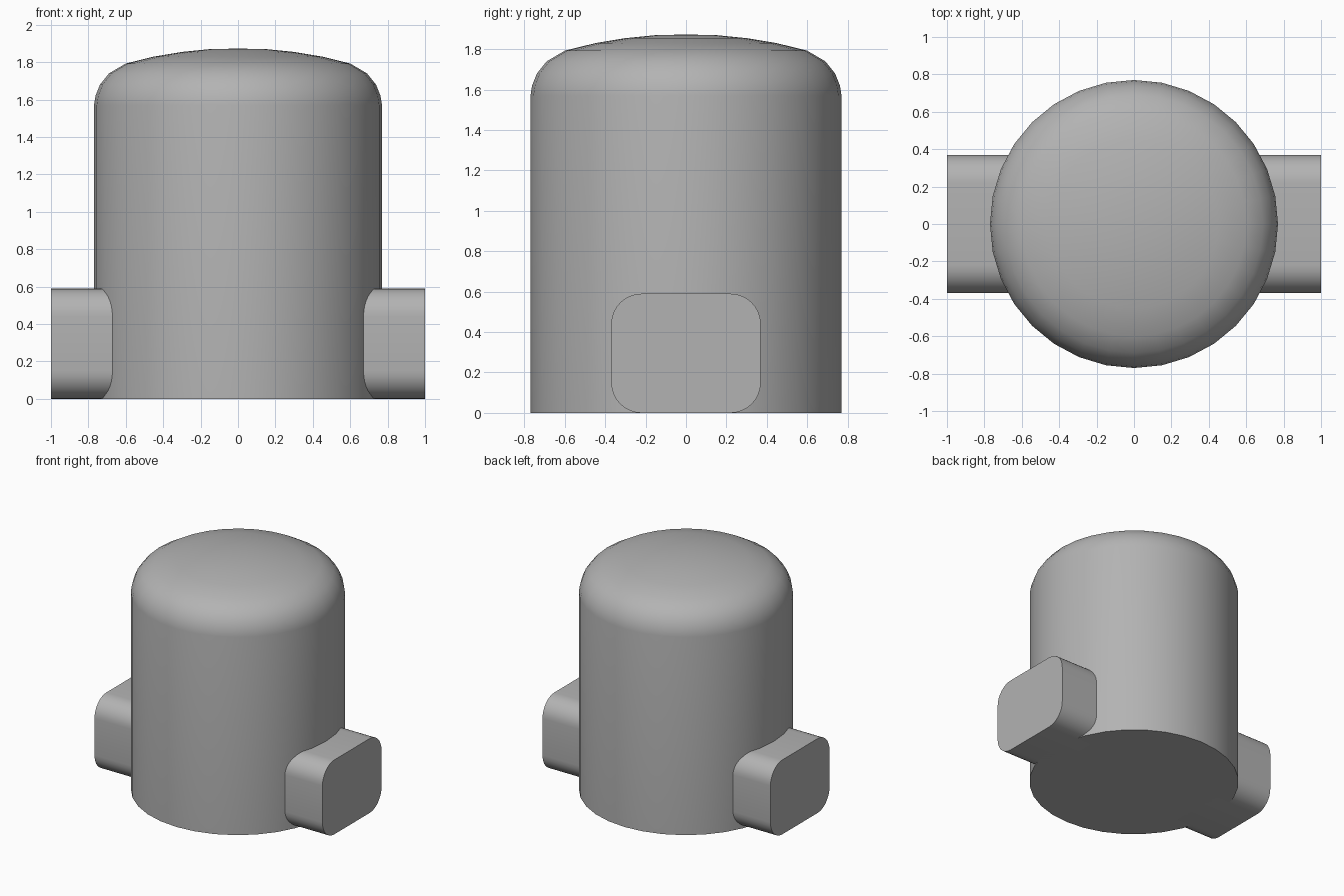
import bpy, bmesh, math
from mathutils import Vector

cube = bpy.data.objects.get("Cube")
if cube:
    bpy.data.objects.remove(cube, do_unlink=True)

grey = bpy.data.materials.new("plain grey")
grey.use_nodes = True
colour = (0.45, 0.45, 0.45, 1)
grey.diffuse_color = colour
grey.node_tree.nodes["Principled BSDF"].inputs["Base Color"].default_value = colour


def finish(name, bm, angle):
    bmesh.ops.recalc_face_normals(bm, faces=bm.faces)
    mesh = bpy.data.meshes.new(name)
    bm.to_mesh(mesh)
    bm.free()
    mesh.materials.append(grey)
    obj = bpy.data.objects.new(name, mesh)
    bpy.context.collection.objects.link(obj)
    bpy.ops.object.select_all(action='DESELECT')
    obj.select_set(True)
    bpy.context.view_layer.objects.active = obj
    bpy.ops.object.shade_smooth_by_angle(angle=math.radians(angle))
    return obj


# Domed body: a profile spun around the vertical axis
profile = [(0, 0), (0.77, 0), (0.77, 1.57), (0.762, 1.62), (0.738, 1.68),
           (0.69, 1.74), (0.6, 1.793), (0.45, 1.83), (0.3, 1.855),
           (0.15, 1.87), (0, 1.873)]
bm = bmesh.new()
verts = [bm.verts.new((r, 0, z)) for r, z in profile]
edges = [bm.edges.new(pair) for pair in zip(verts, verts[1:])]
bmesh.ops.spin(bm, geom=verts + edges, cent=(0, 0, 0), axis=(0, 0, 1),
               angle=math.tau, steps=32)
bmesh.ops.remove_doubles(bm, verts=bm.verts, dist=0.0005)
finish("domed_body", bm, 40)


# Side lugs: a rounded rectangle pushed outwards from inside the body
def side_lug(name, side):
    half_width, height, radius, steps = 0.37, 0.59, 0.15, 8
    bm = bmesh.new()
    ring = []
    for corner, (sy, top) in enumerate([(1, 1), (-1, 1), (-1, 0), (1, 0)]):
        cy = sy * (half_width - radius)
        cz = height - radius if top else radius
        for i in range(steps + 1):
            a = (corner + i / steps) * math.pi / 2
            ring.append(bm.verts.new((side * 0.6, cy + radius * math.cos(a),
                                      cz + radius * math.sin(a))))
    face = bm.faces.new(ring)
    out = bmesh.ops.extrude_face_region(bm, geom=[face], use_keep_orig=True)
    moved = [v for v in out["geom"] if isinstance(v, bmesh.types.BMVert)]
    bmesh.ops.translate(bm, verts=moved, vec=Vector((side * 0.4, 0, 0)))
    return finish(name, bm, 40)


side_lug("left_lug", 1)
side_lug("right_lug", -1)
